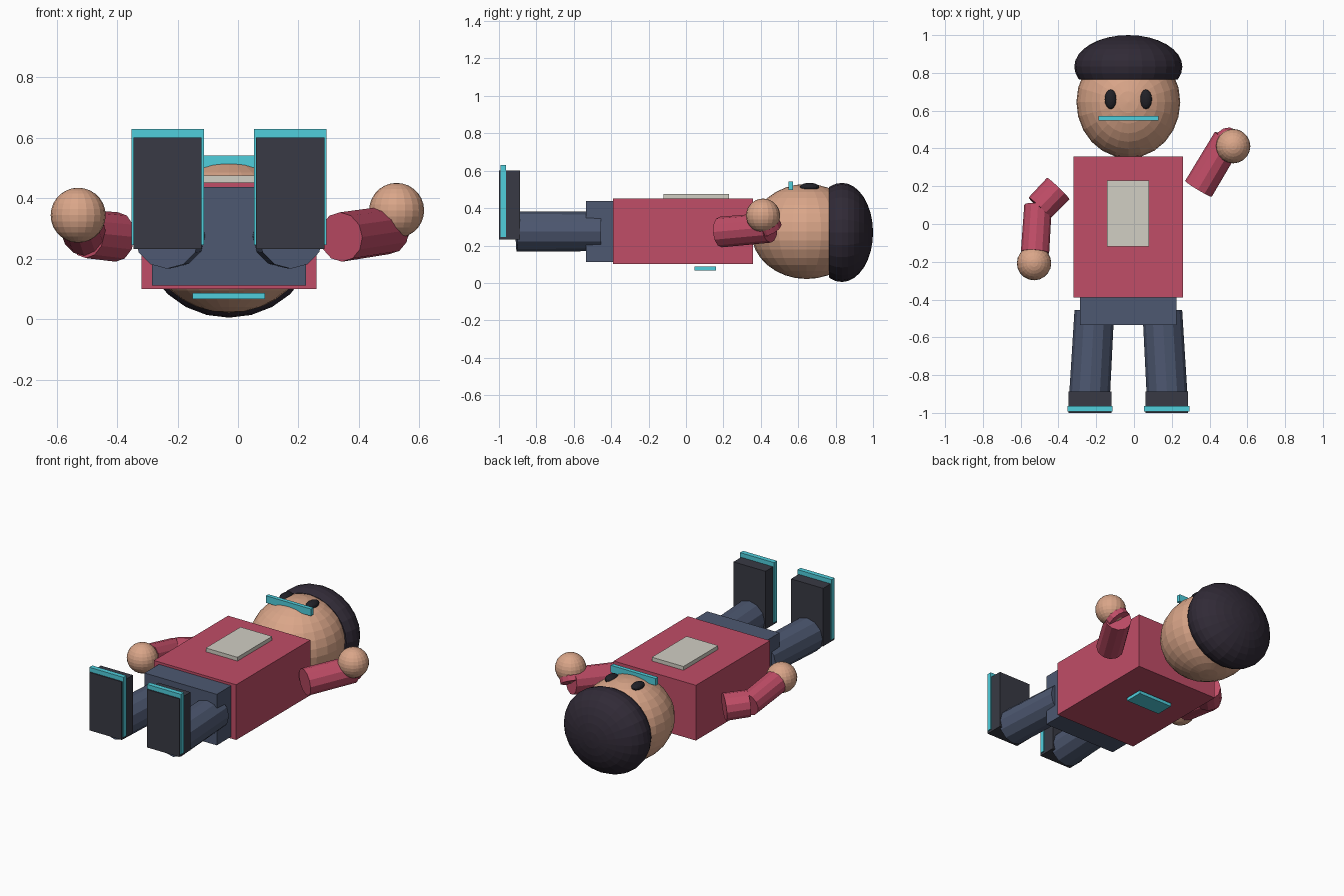
import bpy, bmesh
from math import pi
from mathutils import Vector, Matrix

if "Cube" in bpy.data.objects:
    bpy.data.objects.remove(bpy.data.objects["Cube"])


def material(name, rgb):
    m = bpy.data.materials.new(name)
    m.diffuse_color = (*rgb, 1)
    m.use_nodes = True
    m.node_tree.nodes["Principled BSDF"].inputs["Base Color"].default_value = m.diffuse_color
    return m


RED = material("shirt_red", (0.53, 0.074, 0.135))
SKIN = material("skin", (0.70, 0.38, 0.25))
BLUE = material("trouser_blue", (0.075, 0.098, 0.165))
DARK = material("shoe_dark", (0.04, 0.042, 0.058))
HAIR = material("hair_dark", (0.03, 0.023, 0.037))
EYE = material("eye_black", (0.015, 0.015, 0.02))
CYAN = material("cyan_trim", (0.08, 0.62, 0.72))
PALE = material("pale_panel", (0.64, 0.62, 0.55))

CX, CZ = -0.03, 0.275   # body axis


def finish(name, bm, mat):
    mesh = bpy.data.meshes.new(name)
    bmesh.ops.recalc_face_normals(bm, faces=bm.faces)
    bm.to_mesh(mesh)
    bm.free()
    mesh.materials.append(mat)
    ob = bpy.data.objects.new(name, mesh)
    bpy.context.collection.objects.link(ob)
    return ob


def box(name, x, y, z, mat):
    """Box from (min, max) ranges."""
    bm = bmesh.new()
    size = [r[1] - r[0] for r in (x, y, z)]
    mid = [(r[1] + r[0]) / 2 for r in (x, y, z)]
    bmesh.ops.create_cube(bm, size=1, matrix=Matrix.Translation(mid) @ Matrix.Diagonal((*size, 1)))
    return finish(name, bm, mat)


def ball(name, centre, radii, mat, seg=20, rings=12, pole_y=False, cut_y=None):
    """Ellipsoid, optionally cut flat below cut_y."""
    m = Matrix.Translation(centre) @ Matrix.Diagonal((*radii, 1))
    if pole_y:
        m = m @ Matrix.Rotation(-pi / 2, 4, 'X')
    bm = bmesh.new()
    bmesh.ops.create_uvsphere(bm, u_segments=seg, v_segments=rings, radius=1, matrix=m)
    if cut_y is not None:
        cut = bmesh.ops.bisect_plane(bm, geom=bm.verts[:] + bm.edges[:] + bm.faces[:],
                                     plane_co=(0, cut_y, 0), plane_no=(0, 1, 0), clear_inner=True)
        rim = [e for e in cut["geom_cut"] if isinstance(e, bmesh.types.BMEdge)]
        bmesh.ops.contextual_create(bm, geom=rim)
    return finish(name, bm, mat)


def limb(name, a, b, r1, r2, mat, seg=12):
    """Capped cylinder or cone from a to b."""
    a, b = Vector(a), Vector(b)
    d = b - a
    m = Matrix.Translation((a + b) / 2) @ d.to_track_quat('Z', 'Y').to_matrix().to_4x4()
    bm = bmesh.new()
    bmesh.ops.create_cone(bm, cap_ends=True, segments=seg, radius1=r1, radius2=r2,
                          depth=d.length, matrix=m)
    return finish(name, bm, mat)


# Body
box("torso", (-0.32, 0.26), (-0.39, 0.357), (0.10, 0.452), RED)
box("pelvis", (-0.285, 0.225), (-0.535, -0.38), (0.112, 0.437), BLUE)
box("chest_panel", (-0.143, 0.08), (-0.12, 0.23), (0.445, 0.476), PALE)
box("back_tag", (-0.15, 0.09), (0.045, 0.16), (0.066, 0.087), CYAN)

# Head
ball("head", (CX, 0.645, CZ), (0.275, 0.297, 0.254), SKIN, 24, 16)
ball("hair", (CX, 0.833, 0.27), (0.286, 0.167, 0.265), HAIR, 24, 16, pole_y=True, cut_y=0.764)
for side, s in (("left", -1), ("right", 1)):
    ball(side + "_eye", (CX + s * 0.093, 0.66, 0.512), (0.032, 0.052, 0.023), EYE, 16, 10)
box("mouth_bar", (-0.187, 0.13), (0.548, 0.573), (0.497, 0.542), CYAN)

# Legs, shoes and soles
for side, s in (("left", -1), ("right", 1)):
    limb(side + "_leg", (CX + s * 0.18, -0.46, CZ), (CX + s * 0.205, -0.905, CZ), 0.105, 0.108, BLUE)
    x = CX + s * 0.203
    box(side + "_shoe", (x - 0.113, x + 0.113), (-1.0, -0.887), (0.232, 0.602), DARK)
    box(side + "_sole", (x - 0.12, x + 0.12), (-0.993, -0.963), (0.246, 0.63), CYAN)

# Arms: shoulder, elbow, wrist, hand
ARMS = {
    "left": ((-0.401, 0.188, 0.272), (-0.5, 0.085, 0.282),
             (-0.508, 0.098, 0.282), (-0.524, -0.15, 0.33), (-0.529, -0.207, 0.344)),
    "right": ((0.341, 0.186, 0.272), (0.497, 0.447, 0.295),
              (0.488, 0.444, 0.288), (0.515, 0.42, 0.34), (0.525, 0.412, 0.36)),
}
for side, (shoulder, elbow, fore, wrist, hand) in ARMS.items():
    limb(side + "_upper_arm", shoulder, elbow, 0.082, 0.08, RED)
    limb(side + "_forearm", fore, wrist, 0.073, 0.075, RED)
    ball(side + "_hand", hand, (0.091,) * 3, SKIN, 20, 14)
